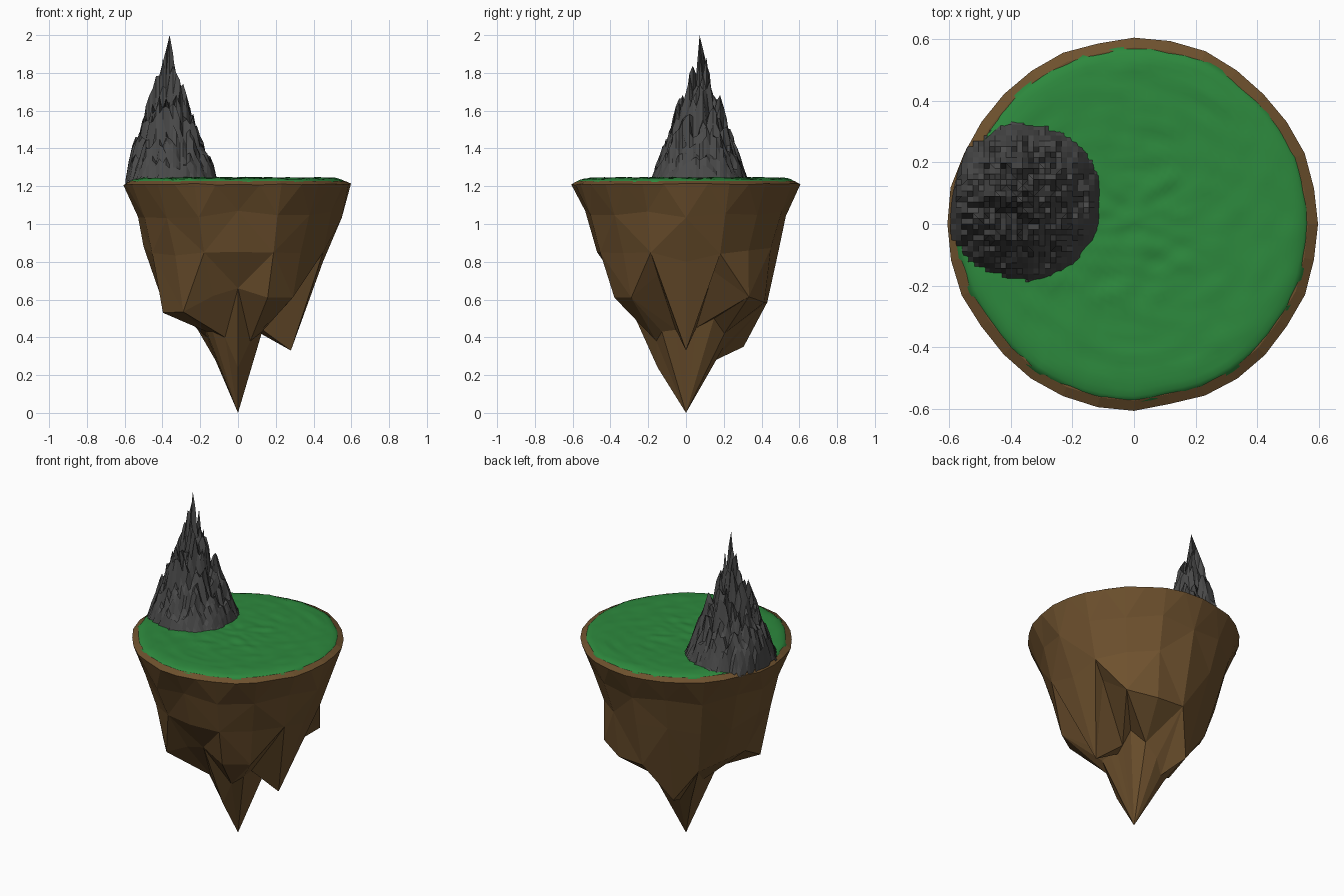
import bpy, bmesh, math, random
from mathutils import Vector, noise

if "Cube" in bpy.data.objects:
    bpy.data.objects.remove(bpy.data.objects["Cube"])

random.seed(4)


def material(name, rgb):
    m = bpy.data.materials.new(name)
    m.diffuse_color = (*rgb, 1)
    m.use_nodes = True
    m.node_tree.nodes["Principled BSDF"].inputs["Base Color"].default_value = m.diffuse_color
    return m


def finish(bm, name, mat, smooth=False):
    bmesh.ops.recalc_face_normals(bm, faces=bm.faces[:])
    me = bpy.data.meshes.new(name)
    bm.to_mesh(me)
    bm.free()
    for p in me.polygons:
        p.use_smooth = smooth
    me.materials.append(mat)
    ob = bpy.data.objects.new(name, me)
    bpy.context.collection.objects.link(ob)
    return ob


def polar(r, a, z):
    return Vector((r * math.cos(a), r * math.sin(a), z))


def jit(s):
    return random.uniform(-s, s)


brown = material("earth_brown", (0.155, 0.082, 0.027))
green = material("grass_green", (0.026, 0.25, 0.047))
grey = material("stone_grey", (0.068, 0.068, 0.068))

# Hanging rock: 16 columns, each with a lower spike or notch (r, z)
# and an inner point (r, z) leading to the central tip
COLUMNS = [
    (.28, .33, .12, .42), (.38, .75, .14, .45), (.47, .615, .21, .50), (.45, .585, .22, .42),
    (.43, .585, .20, .35), (.33, .35, .17, .28), (.40, .56, .17, .28), (.39, .60, .18, .40),
    (.41, .62, .17, .42), (.43, .53, .18, .43), (.41, .535, .19, .43), (.34, .62, .18, .40),
    (.34, .66, .15, .24), (.41, .61, .17, .38), (.41, .61, .18, .43), (.39, .73, .14, .44)]
N = len(COLUMNS)
RIM = [(.602 + jit(.007)) for _ in range(2 * N)]
bm = bmesh.new()

# Rim: twice as many sides as the columns
inner, outer = [], []
for i, r in enumerate(RIM):
    a = math.tau * i / (2 * N)
    inner.append(bm.verts.new(polar(r - .032, a, 1.228)))
    outer.append(bm.verts.new(polar(r, a, 1.21 + jit(.005))))

rings = [[] for _ in range(4)]
for i, (rc, zc, rd, zd) in enumerate(COLUMNS):
    a = math.tau * i / N
    pts = [(.54 + jit(.012), 1.05 + jit(.02)), (.48 + jit(.012), .85 + jit(.025)),
           (rc, zc), (rd, zd)]
    if i == 0:
        pts[1] = (.45, .80)
    if i == 8:
        pts[1] = (.50, .88)
    for ring, (r, z) in zip(rings, pts):
        ring.append(bm.verts.new(polar(r, a, z)))
tip = bm.verts.new((0, 0, 0))
cap = bm.verts.new((0, 0, 1.228))
for i in range(2 * N):
    k = (i + 1) % (2 * N)
    bm.faces.new((inner[i], inner[k], outer[k], outer[i]))
    bm.faces.new((inner[i], inner[k], cap))
for i in range(N):
    k = (i + 1) % N
    p, q, s = outer[2 * i], outer[2 * i + 1], outer[2 * k]
    for tri in ((p, q, rings[0][i]), (q, rings[0][k], rings[0][i]), (q, s, rings[0][k])):
        bm.faces.new(tri)
    for n, (up, low) in enumerate(zip(rings, rings[1:])):
        if (i + n) % 2:
            bm.faces.new((up[i], up[k], low[i]))
            bm.faces.new((up[k], low[k], low[i]))
        else:
            bm.faces.new((up[i], up[k], low[k]))
            bm.faces.new((up[i], low[k], low[i]))
    bm.faces.new((rings[-1][i], rings[-1][k], tip))
finish(bm, "hanging_rock", brown)

# Grass: rippled disc following the rim, with a rounded edge
bm = bmesh.new()
SEG, RINGS = 64, 28
centre = bm.verts.new((0, 0, 1.246))
last = None
for n in range(1, RINGS + 2):
    t = min(n / RINGS, 1)
    ring = []
    for i in range(SEG):
        a = math.tau * i / SEG
        edge = (RIM[i // 2] + RIM[((i + 1) // 2) % (2 * N)]) / 2 - .026
        p = polar(t * (.575 + (edge - .575) * t ** 3), a, 1.244)
        p.z += .008 * noise.noise(Vector((p.x * 13, p.y * 20, 3))) - .022 * t ** 24
        if n > RINGS:
            p.z = 1.205
        ring.append(bm.verts.new(p))
    for i in range(SEG):
        k = (i + 1) % SEG
        if last:
            bm.faces.new((last[i], ring[i], ring[k], last[k]))
        else:
            bm.faces.new((centre, ring[i], ring[k]))
    last = ring
finish(bm, "grass", green, smooth=True)

# Mountain: square height grid with jagged random spikes
bm = bmesh.new()
CELL, R, CX, CY, H = .018, .262, -.362, .072, 17
grid = {}


def inside(x, y):
    wobble = .03 * noise.noise(Vector((x * 9, y * 9, 1)))
    return math.hypot(x - CX, y - CY) < R + wobble and math.hypot(x, y) < .605


def corner(i, j):
    if (i, j) not in grid:
        x, y = CX + i * CELL, CY + j * CELL
        d = math.hypot(x - CX, y - CY)
        rough = random.uniform(.6, .97) + .32 * noise.noise(Vector((x * 14, y * 14, 7)))
        if i == j == 0:
            rough = 1
        p = Vector((x, y, 1.232 + .768 * max(0, 1 - d / R) * min(rough, 1)))
        rim = math.hypot(x, y)
        if rim > .57:
            p.z -= .02
        if rim > .597:   # keep the foot on the rim
            p.x, p.y = x * .597 / rim, y * .597 / rim
            p.z = 1.208
        grid[i, j] = bm.verts.new(p)
    return grid[i, j]


for i in range(-H, H):
    for j in range(-H, H):
        if inside(CX + (i + .5) * CELL, CY + (j + .5) * CELL):
            bm.faces.new((corner(i, j), corner(i + 1, j), corner(i + 1, j + 1), corner(i, j + 1)))
for v in bm.verts:   # sink the open border into the grass
    if v.is_boundary:
        v.co.z = min(v.co.z, 1.23)
finish(bm, "mountain", grey)
